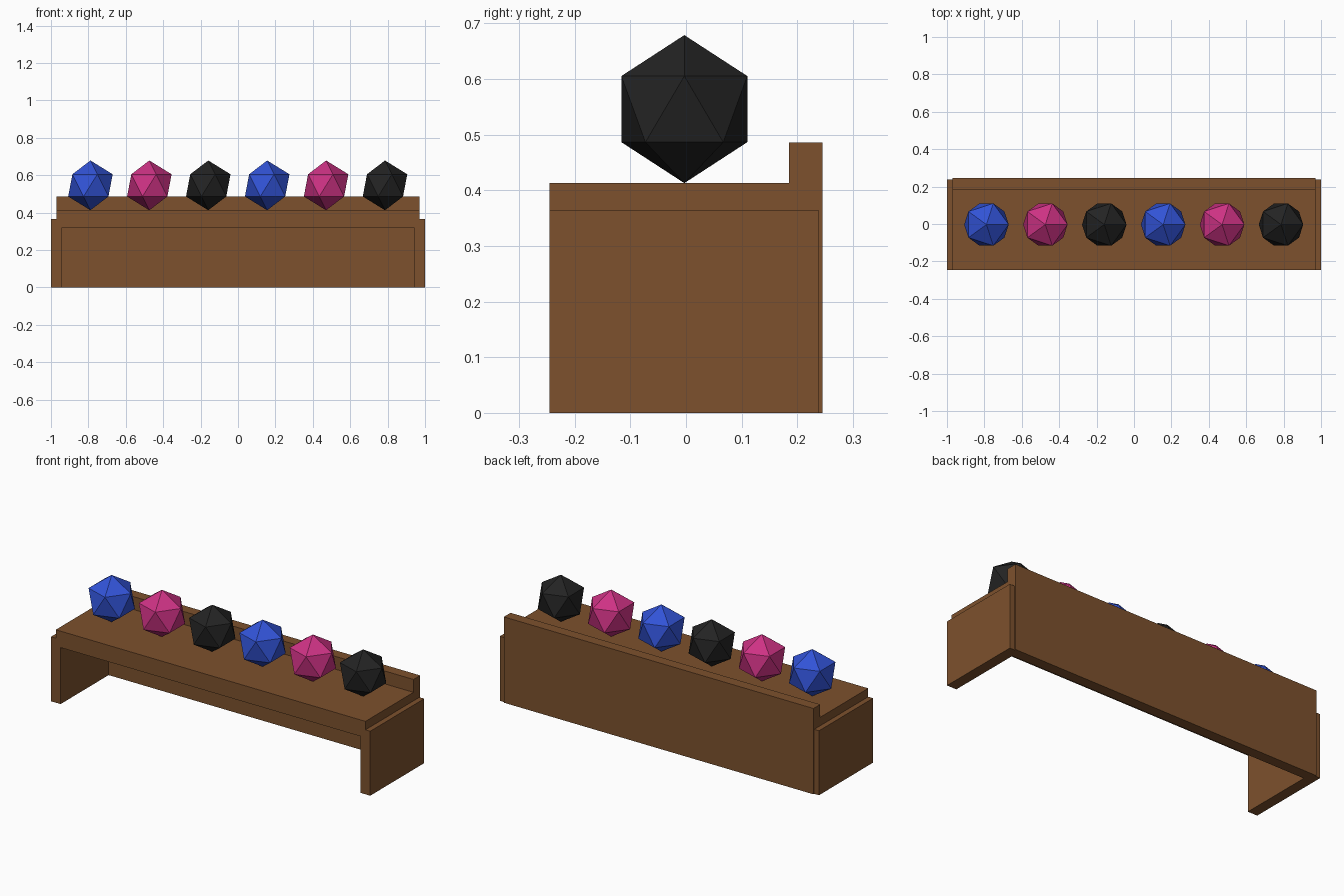
import bpy
import bmesh

if "Cube" in bpy.data.objects:
    bpy.data.objects.remove(bpy.data.objects["Cube"])


def material(name, srgb):
    mat = bpy.data.materials.new(name)
    lin = [((c / 255 + 0.055) / 1.055) ** 2.4 for c in srgb]
    mat.diffuse_color = (*lin, 1.0)
    mat.use_nodes = True
    mat.node_tree.nodes["Principled BSDF"].inputs["Base Color"].default_value = mat.diffuse_color
    return mat


BROWN = material("wood_brown", (125, 81, 45))
GEM_COLOURS = [
    ("blue", material("gem_blue", (50, 83, 215))),
    ("pink", material("gem_pink", (205, 50, 132))),
    ("black", material("gem_black", (35, 35, 35))),
]


def extruded(name, profile, x0, x1, mat):
    """Extrude a closed (y, z) profile from x0 to x1."""
    bm = bmesh.new()
    face = bm.faces.new([bm.verts.new((x0, y, z)) for y, z in profile])
    ext = bmesh.ops.extrude_face_region(bm, geom=[face])
    moved = [v for v in ext["geom"] if isinstance(v, bmesh.types.BMVert)]
    bmesh.ops.translate(bm, verts=moved, vec=(x1 - x0, 0, 0))
    bmesh.ops.recalc_face_normals(bm, faces=bm.faces)
    mesh = bpy.data.meshes.new(name)
    bm.to_mesh(mesh)
    bm.free()
    mesh.materials.append(mat)
    obj = bpy.data.objects.new(name, mesh)
    bpy.context.collection.objects.link(obj)
    return obj


# Shelf: thick top board and back board with a raised lip
shelf = extruded("shelf", [
    (-0.245, 0.32), (0.185, 0.32), (0.185, 0.0), (0.245, 0.0),
    (0.245, 0.486), (0.185, 0.486), (0.185, 0.413), (-0.245, 0.413),
], -0.97, 0.97, BROWN)

# End panels, merged into the shelf so the front is one flush face
end_profile = [(-0.245, 0.0), (0.238, 0.0), (0.238, 0.365), (-0.245, 0.365)]
bpy.context.view_layer.objects.active = shelf
for side in (-1, 1):
    panel = extruded("end_panel", end_profile, side * 0.94, side * 1.0, BROWN)
    mod = shelf.modifiers.new("join_end", "BOOLEAN")
    mod.operation = "UNION"
    mod.solver = "EXACT"
    mod.object = panel
    bpy.ops.object.modifier_apply(modifier=mod.name)
    bpy.data.objects.remove(panel, do_unlink=True)

# Row of twenty-sided gems balanced on their points
RADIUS = 0.133
for i in range(6):
    label, mat = GEM_COLOURS[i % 3]
    bpy.ops.mesh.primitive_ico_sphere_add(
        subdivisions=1, radius=RADIUS,
        location=(-0.789 + 0.315 * i, -0.003, 0.413 + RADIUS))
    gem = bpy.context.object
    gem.name = f"{label}_gem_{i // 3 + 1}"
    gem.data.materials.append(mat)
